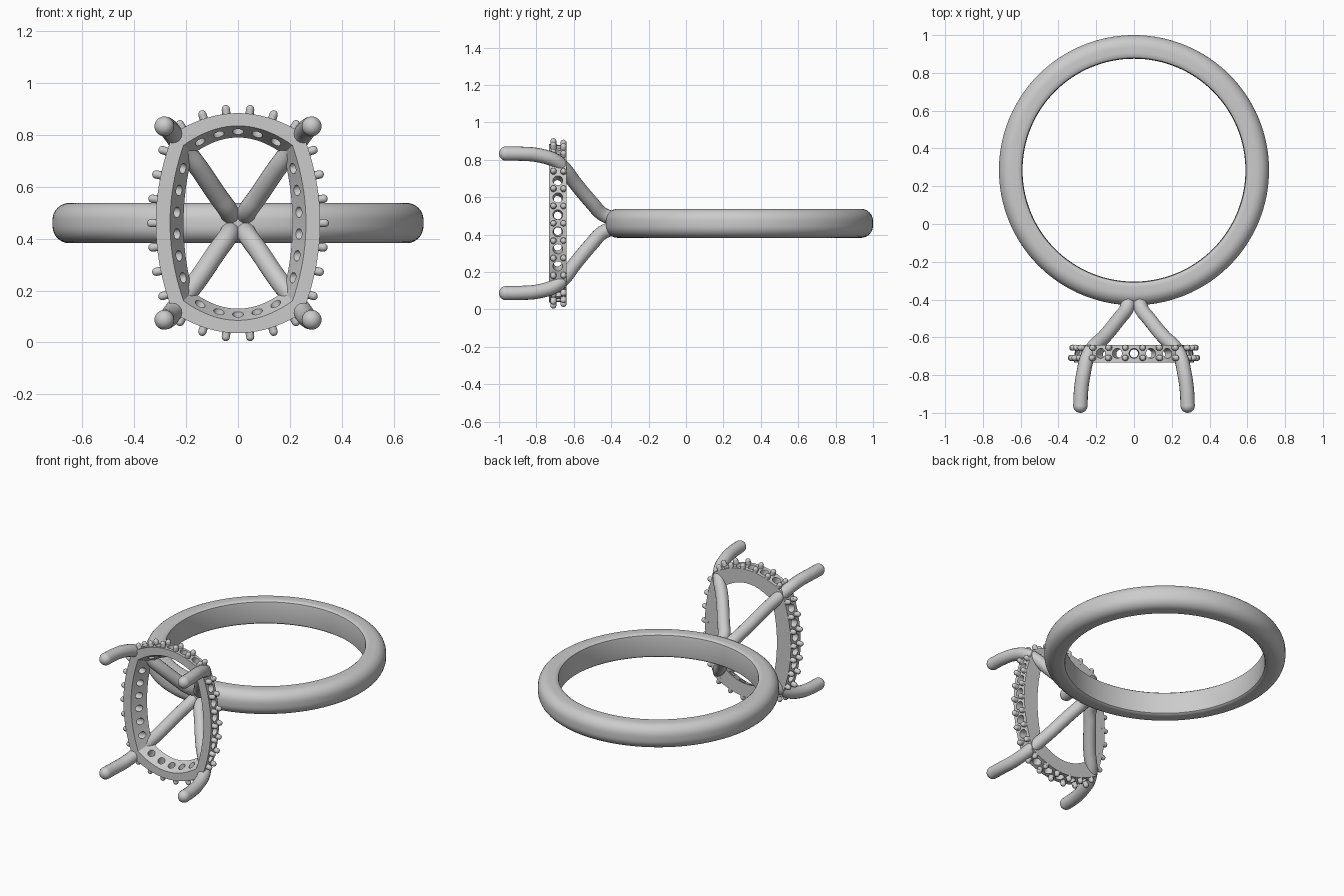
import bpy, bmesh, math
from mathutils import Vector, Matrix

if "Cube" in bpy.data.objects:
    bpy.data.objects.remove(bpy.data.objects["Cube"])

ZC = 0.46          # height of the ring's mid plane
YC = 0.285         # centre of the finger hole


def make(name, bm, angle=40):
    bmesh.ops.recalc_face_normals(bm, faces=bm.faces[:])
    me = bpy.data.meshes.new(name)
    bm.to_mesh(me)
    bm.free()
    ob = bpy.data.objects.new(name, me)
    bpy.context.collection.objects.link(ob)
    smooth(ob, angle)
    return ob


def smooth(ob, angle=40):
    bpy.ops.object.select_all(action='DESELECT')
    ob.select_set(True)
    bpy.context.view_layer.objects.active = ob
    bpy.ops.object.shade_smooth_by_angle(angle=math.radians(angle))


def loft(bm, rings):
    """Join closed loops of points into a closed tube."""
    vs = [[bm.verts.new(p) for p in r] for r in rings]
    n, m = len(vs), len(vs[0])
    for i in range(n):
        for j in range(m):
            a, b = vs[i], vs[(i + 1) % n]
            bm.faces.new((a[j], a[(j + 1) % m], b[(j + 1) % m], b[j]))


def rod(bm, p, d, r1, r2, a, b, seg=14):
    """Cylinder or cone along d, from p + a*d to p + b*d."""
    rot = d.to_track_quat('Z', 'Y').to_matrix().to_4x4()
    mat = Matrix.Translation(p + d * (a + b) / 2) @ rot
    bmesh.ops.create_cone(bm, cap_ends=True, segments=seg, radius1=r1, radius2=r2,
                          depth=b - a, matrix=mat)


def ball(bm, p, r, u=14, v=8):
    bmesh.ops.create_uvsphere(bm, u_segments=u, v_segments=v, radius=r,
                              matrix=Matrix.Translation(p))


# Band: comfort profile turned around the finger hole
half = [(0.59, 0.0), (0.591, 0.05), (0.594, 0.069), (0.604, 0.0765), (0.62, 0.0775)]
for k in range(9):
    t = math.radians(90 - k * 11.25)
    half.append((0.65 + 0.065 * math.cos(t), 0.0125 + 0.065 * math.sin(t)))
profile = half + [(r, -z) for r, z in reversed(half[1:])]
bm = bmesh.new()
N = 128
loft(bm, [[(r * math.cos(2 * math.pi * i / N), YC + r * math.sin(2 * math.pi * i / N), ZC + z)
           for r, z in profile] for i in range(N)])
make("band", bm)


# Cushion outline made of four shallow bowed sides
def side_pt(z, hw, cx, cz):
    return hw - (hw - cx) * (z / cz) ** 2


def outline(y, hw, hh, cx, cz, n=20):
    pts = []
    for i in range(n):
        z = cz * (2 * i / n - 1)
        pts.append((side_pt(z, hw, cx, cz), z))
    for i in range(n):
        x = cx * (1 - 2 * i / n)
        pts.append((x, side_pt(x, hh, cz, cx)))
    pts += [(-x, -z) for x, z in pts]
    return [(x, y, ZC + z) for x, z in pts]


HW, HH, CX, CZ = 0.317, 0.424, 0.25, 0.345
bm = bmesh.new()
loft(bm, [outline(-0.732, HW, HH, CX, CZ), outline(-0.64, HW - .006, HH - .006, CX - .005, CZ - .005),
          outline(-0.64, 0.21, 0.33, 0.175, 0.265), outline(-0.732, 0.262, 0.375, 0.21, 0.30)])
frame = make("gallery_frame", bm, 25)


def stations(side_z, top_x):
    """Points and outward directions on the outer wall, all four sides."""
    for s in (1, -1):
        for z in side_z:
            n = Vector((1, 0, 2 * (HW - CX) * z / CZ ** 2)).normalized()
            yield Vector((s * side_pt(z, HW, CX, CZ), 0, ZC + z)), Vector((s * n.x, 0, n.z))
        for x in top_x:
            n = Vector((2 * (HH - CZ) * x / CX ** 2, 0, 1)).normalized()
            yield Vector((x, 0, ZC + s * side_pt(x, HH, CZ, CX))), Vector((n.x, 0, s * n.z))


# Stone seats drilled through the frame
bm = bmesh.new()
for p, d in stations([-.23, -.138, -.046, .046, .138, .23], [-.178, -.09, 0, .09, .178]):
    rod(bm, p + Vector((0, -0.685, 0)), d, 0.017, 0.028, -0.13, 0.02, 20)
cutter = make("seat_cutter", bm)
cutter.hide_render = True
mod = frame.modifiers.new("seats", 'BOOLEAN')
mod.object = cutter
mod.operation = 'DIFFERENCE'
mod.solver = 'EXACT'
bpy.context.view_layer.objects.active = frame
bpy.ops.object.modifier_apply(modifier=mod.name)
bpy.data.objects.remove(cutter)
smooth(frame, 25)

# Small bead pins in two rows
bm = bmesh.new()
for p, d in stations([i * 0.092 for i in range(-3, 4)], [-.215, -.132, -.045, .045, .132, .215]):
    for y, length in ((-0.709, 0.018), (-0.655, 0.010)):
        q = p + Vector((0, y, 0))
        rod(bm, q, d, 0.016, 0.016, -0.03, length)
        ball(bm, q + d * length, 0.016)
make("bead_pins", bm)

# Four claw prongs sweeping from the band to the front
path = [(.028, -.405, .03), (.04, -.45, .052), (.078, -.5, .105), (.16, -.6, .225), (.213, -.65, .292),
        (.245, -.7, .335), (.267, -.79, .364), (.28, -.88, .372), (.284, -.962, .373)]
R = 0.038
cu = bpy.data.curves.new("prongs", 'CURVE')
cu.dimensions = '3D'
cu.bevel_depth = R
cu.bevel_resolution = 6
cu.resolution_u = 8
tips = bmesh.new()
for sx in (1, -1):
    for sz in (1, -1):
        sp = cu.splines.new('BEZIER')
        sp.bezier_points.add(len(path) - 1)
        for b, (x, y, z) in zip(sp.bezier_points, path):
            b.co = (sx * x, y, ZC + sz * z)
            b.handle_left_type = b.handle_right_type = 'AUTO'
        for x, y, z in (path[0], path[-1]):
            ball(tips, Vector((sx * x, y, ZC + sz * z)), R, 24, 14)
prongs = bpy.data.objects.new("prongs", cu)
bpy.context.collection.objects.link(prongs)
bpy.ops.object.select_all(action='DESELECT')
prongs.select_set(True)
bpy.context.view_layer.objects.active = prongs
bpy.ops.object.convert(target='MESH')
smooth(bpy.context.view_layer.objects.active)
make("prong_tips", tips)
